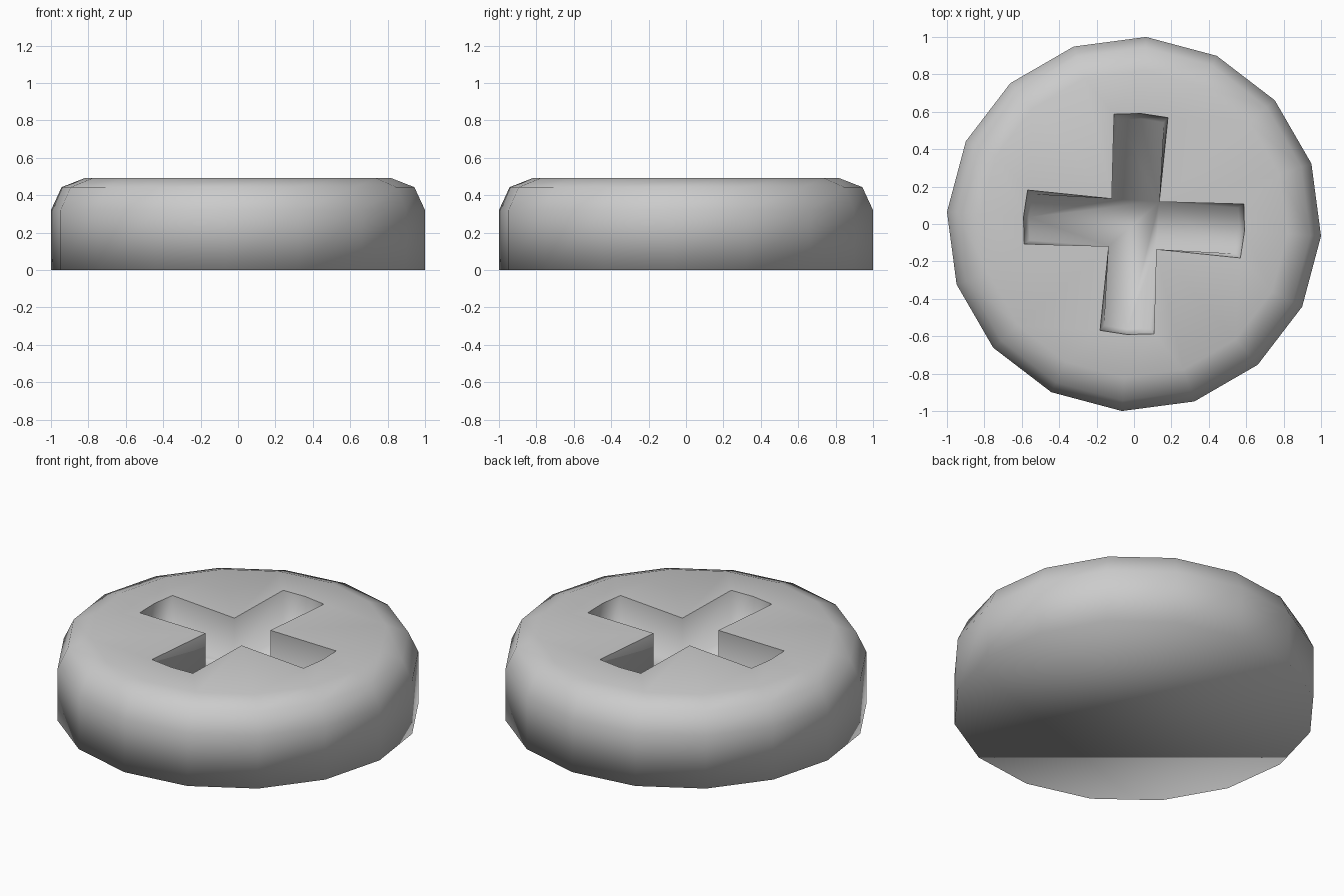
import bpy, bmesh
from math import cos, sin, radians

if "Cube" in bpy.data.objects:
    bpy.data.objects.remove(bpy.data.objects["Cube"])

N = 16
TURN = -3.7  # whole piece is turned slightly about z


def ring(bm, z, polar):
    """Closed ring of 16 points; polar(i) gives (radius, angle offset in degrees)."""
    verts = []
    for i in range(N):
        r, off = polar(i)
        a = radians(TURN + i * 360 / N + off)
        verts.append(bm.verts.new((r * cos(a), r * sin(a), z)))
    return verts


def cross(end, corner, half_angle):
    """Cross outline: arm middle, arm corner, inner notch, arm corner, repeated."""
    pattern = [(end, 0), (corner, half_angle - 22.5), (0.18, 0), (corner, 22.5 - half_angle)]
    return lambda i: pattern[i % 4]


bm = bmesh.new()

# rounded body from bottom rim to top rim, then the recess rim and recess floor
loops = [ring(bm, z, lambda i, r=r: (r, 0))
         for r, z in [(1.002, 0), (1.002, 0.32), (0.945, 0.443), (0.822, 0.491)]]
loops.append(ring(bm, 0.491, cross(0.592, 0.597, 14.0)))
loops.append(ring(bm, 0.22, cross(0.564, 0.565, 12.6)))

for lower, upper in zip(loops, loops[1:]):
    for i in range(N):
        j = (i + 1) % N
        bm.faces.new((lower[i], lower[j], upper[j], upper[i]))

# underside and recess floor
bm.faces.new(loops[0][::-1])
bm.faces.new(loops[-1])

# smooth everywhere except the crisp recess rim
for f in bm.faces:
    f.smooth = True
rim = set(loops[4])
for e in bm.edges:
    if e.verts[0] in rim and e.verts[1] in rim:
        e.smooth = False
bm.normal_update()

mesh = bpy.data.meshes.new("screw_head")
bm.to_mesh(mesh)
bm.free()
bpy.context.collection.objects.link(bpy.data.objects.new("screw_head", mesh))
